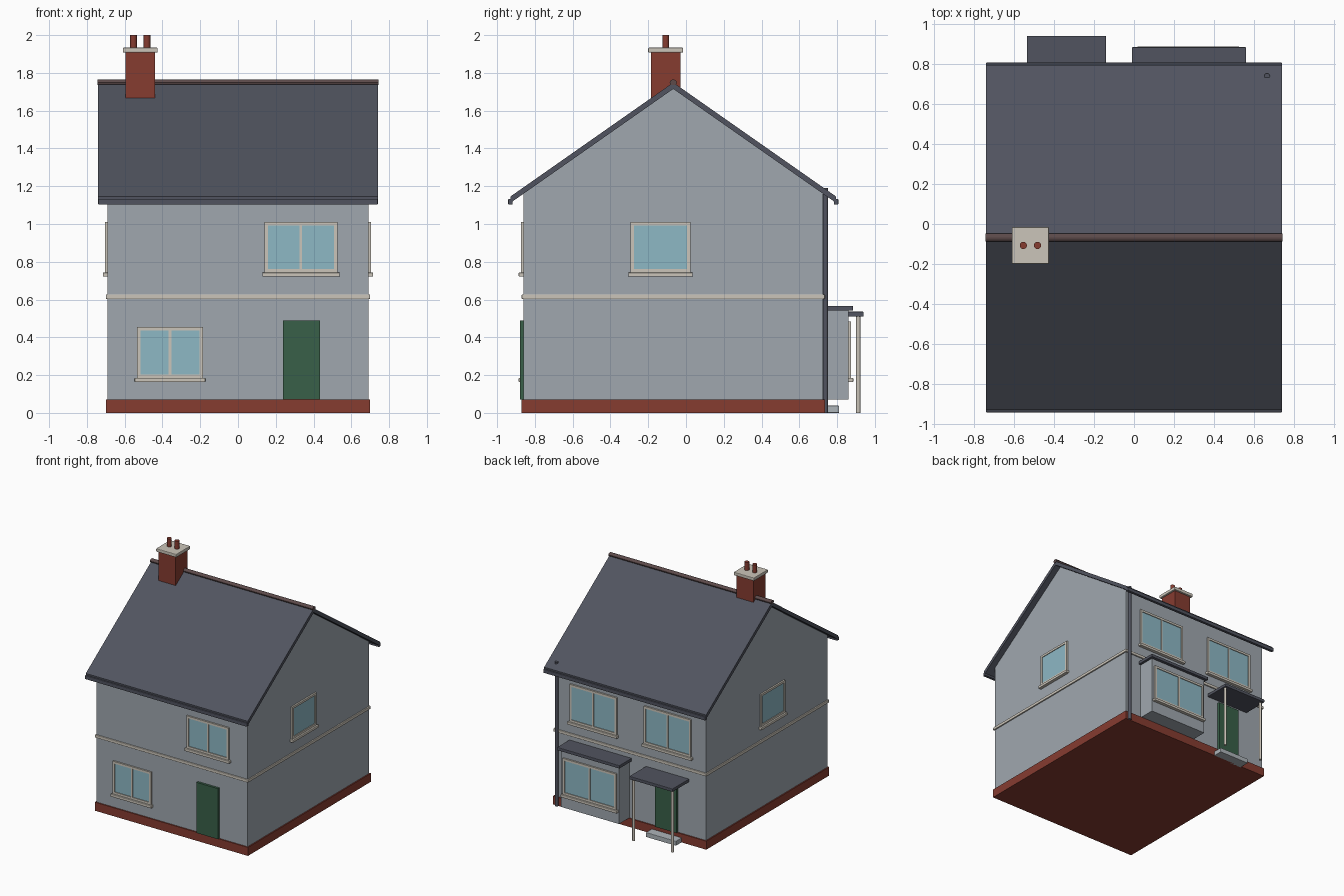
import bpy, bmesh, math
from mathutils import Matrix

if "Cube" in bpy.data.objects:
    bpy.data.objects.remove(bpy.data.objects["Cube"])


def material(name, rgb):
    m = bpy.data.materials.new(name)
    m.diffuse_color = (*rgb, 1)
    m.use_nodes = True
    m.node_tree.nodes["Principled BSDF"].inputs["Base Color"].default_value = m.diffuse_color
    return m


WALL = material("grey render", (0.35, 0.39, 0.43))
SLATE = material("slate", (0.082, 0.088, 0.115))
BRICK = material("red brick", (0.24, 0.045, 0.03))
TRIM = material("cream trim", (0.60, 0.56, 0.49))
GLASS = material("blue glass", (0.27, 0.48, 0.56))
GREEN = material("green paint", (0.04, 0.115, 0.065))
RIDGE = material("ridge tile", (0.11, 0.07, 0.07))
STONE = material("step stone", (0.42, 0.46, 0.49))

# House extents
HX, Y0, Y1 = 0.69, -0.86, 0.725
YC = (Y0 + Y1) / 2
SLOPE, APEX = 0.70, 1.715


def finish(name, bm, mat, bevel=0):
    bmesh.ops.recalc_face_normals(bm, faces=bm.faces)
    me = bpy.data.meshes.new(name)
    bm.to_mesh(me)
    bm.free()
    me.materials.append(mat)
    ob = bpy.data.objects.new(name, me)
    bpy.context.collection.objects.link(ob)
    if bevel:
        mod = ob.modifiers.new("soft edges", 'BEVEL')
        mod.width, mod.segments = bevel, 2
    return ob


def boxes(name, mat, *ranges, bevel=0):
    """Each range is (x0, x1, y0, y1, z0, z1)."""
    bm = bmesh.new()
    for a in ranges:
        size = [a[i + 1] - a[i] for i in (0, 2, 4)]
        mid = [(a[i + 1] + a[i]) / 2 for i in (0, 2, 4)]
        bmesh.ops.create_cube(bm, size=1, matrix=Matrix.Translation(mid) @ Matrix.Diagonal((*size, 1)))
    return finish(name, bm, mat, bevel)


def rod(name, mat, x, y, z0, z1, r, sides=16):
    bm = bmesh.new()
    bmesh.ops.create_cone(bm, cap_ends=True, segments=sides, radius1=r, radius2=r, depth=z1 - z0,
                          matrix=Matrix.Translation((x, y, (z0 + z1) / 2)))
    for f in bm.faces:
        f.smooth = len(f.verts) == 4
    return finish(name, bm, mat)


def prism(name, mat, profile, hx):
    """Extrude a (y, z) profile along x."""
    bm = bmesh.new()
    f = bm.faces.new([bm.verts.new((-hx, y, z)) for y, z in profile])
    out = bmesh.ops.extrude_face_region(bm, geom=[f])["geom"]
    bmesh.ops.translate(bm, vec=(2 * hx, 0, 0), verts=[v for v in out if isinstance(v, bmesh.types.BMVert)])
    return finish(name, bm, mat)


def on_wall(side, base, u0, u1, d0, d1, z0, z1):
    """Box placed on a wall: u runs along the wall, d points outwards."""
    s = 1 if side in ("back", "right") else -1
    a, b = sorted((base + s * d0, base + s * d1))
    return (u0, u1, a, b, z0, z1) if side in ("front", "back") else (a, b, u0, u1, z0, z1)


def window(name, side, base, u, w, z0, z1, mullion=True):
    t, l, r = 0.018, u - w / 2, u + w / 2
    bar = lambda *a: on_wall(side, base, *a)
    bars = [bar(l, l + t, -.005, .013, z0, z1), bar(r - t, r, -.005, .013, z0, z1),
            bar(l + t, r - t, -.005, .013, z1 - t, z1), bar(l + t, r - t, -.005, .013, z0, z0 + t)]
    if mullion:
        bars.append(bar(u - .007, u + .007, -.005, .012, z0 + t, z1 - t))
    boxes(name + "_frame", TRIM, *bars)
    boxes(name + "_sill", TRIM, bar(l - .012, r + .012, -.005, .026, z0 - .022, z0), bevel=.004)
    boxes(name + "_glass", GLASS, bar(l + t, r - t, -.001, .007, z0 + t, z1 - t))


# Walls with gables, plinth and string course
half = (Y1 - Y0) / 2
eave = APEX - SLOPE * half
prism("house_walls", WALL, [(Y0, .03), (Y1, .03), (Y1, eave), (YC, APEX), (Y0, eave)], HX)
boxes("brick_plinth", BRICK, (-HX - .01, HX + .01, Y0 - .01, Y1 + .01, 0, .07))
boxes("string_course", TRIM, (-HX - .01, HX + .01, Y0 - .01, Y1 + .01, .603, .627), bevel=.004)

# Pitched roof, eaves boards and ridge
R, T, RX = 0.862, 0.034, 0.74
low = APEX - SLOPE * R
prism("roof", SLATE, [(YC - R, low), (YC, APEX), (YC + R, low),
                      (YC + R, low + T), (YC, APEX + T), (YC - R, low + T)], RX)
boxes("eaves_boards", SLATE, *[(-RX, RX, YC + s * .862 - .012, YC + s * .862 + .012, 1.103, 1.133)
                               for s in (-1, 1)], bevel=.004)
bm = bmesh.new()
bmesh.ops.create_cone(bm, cap_ends=True, segments=12, radius1=.019, radius2=.019, depth=2 * RX + .006,
                      matrix=Matrix.Translation((0, YC, 1.75)) @ Matrix.Diagonal((1, 1, .8, 1))
                      @ Matrix.Rotation(math.pi / 2, 4, 'Y'))
finish("ridge_tiles", bm, RIDGE)

# Chimney
boxes("chimney_stack", BRICK, (-.595, -.44, -.185, -.03, 1.58, 1.91))
boxes("chimney_cap", TRIM, (-.61, -.425, -.2, -.015, 1.907, 1.934), bevel=.005)
for i, x in enumerate((-.553, -.482)):
    rod(f"chimney_pot_{i + 1}", BRICK, x, -.107, 1.92, 2.0, .018)

# Windows
window("front_upper_window", "front", Y0, .333, .385, .743, 1.01)
window("front_lower_window", "front", Y0, -.36, .35, .185, .455)
for side, base in (("left", -HX), ("right", HX)):
    window(side + "_window", side, base, -.135, .315, .743, 1.01, mullion=False)
for i, x in enumerate((.335, -.345)):
    window(f"back_upper_window_{i + 1}", "back", Y1, x, .43, .725, 1.035)

# Doors
boxes("front_door", GREEN, on_wall("front", Y0, .237, .433, -.005, .02, .07, .488))
boxes("back_door", GREEN, on_wall("back", Y1, -.435, -.24, -.005, .02, .07, .488))

# Bay window at the back
boxes("bay_walls", WALL, (.01, .54, .7, .86, .07, .545))
boxes("bay_roof", SLATE, (-.01, .56, .71, .884, .541, .567), bevel=.004)
window("bay_window", "back", .86, .272, .49, .185, .483)

# Porch at the back with posts and step
boxes("porch_roof", SLATE, (-.535, -.14, .715, .94, .51, .536), bevel=.004)
for i, x in enumerate((-.515, -.16)):
    rod(f"porch_post_{i + 1}", TRIM, x, .912, 0, .515, .011)
boxes("back_step", STONE, (-.475, -.2, .72, .81, 0, .038), bevel=.003)

# Drain pipe
rod("drain_pipe", SLATE, .665, .739, 0, 1.19, .014)
